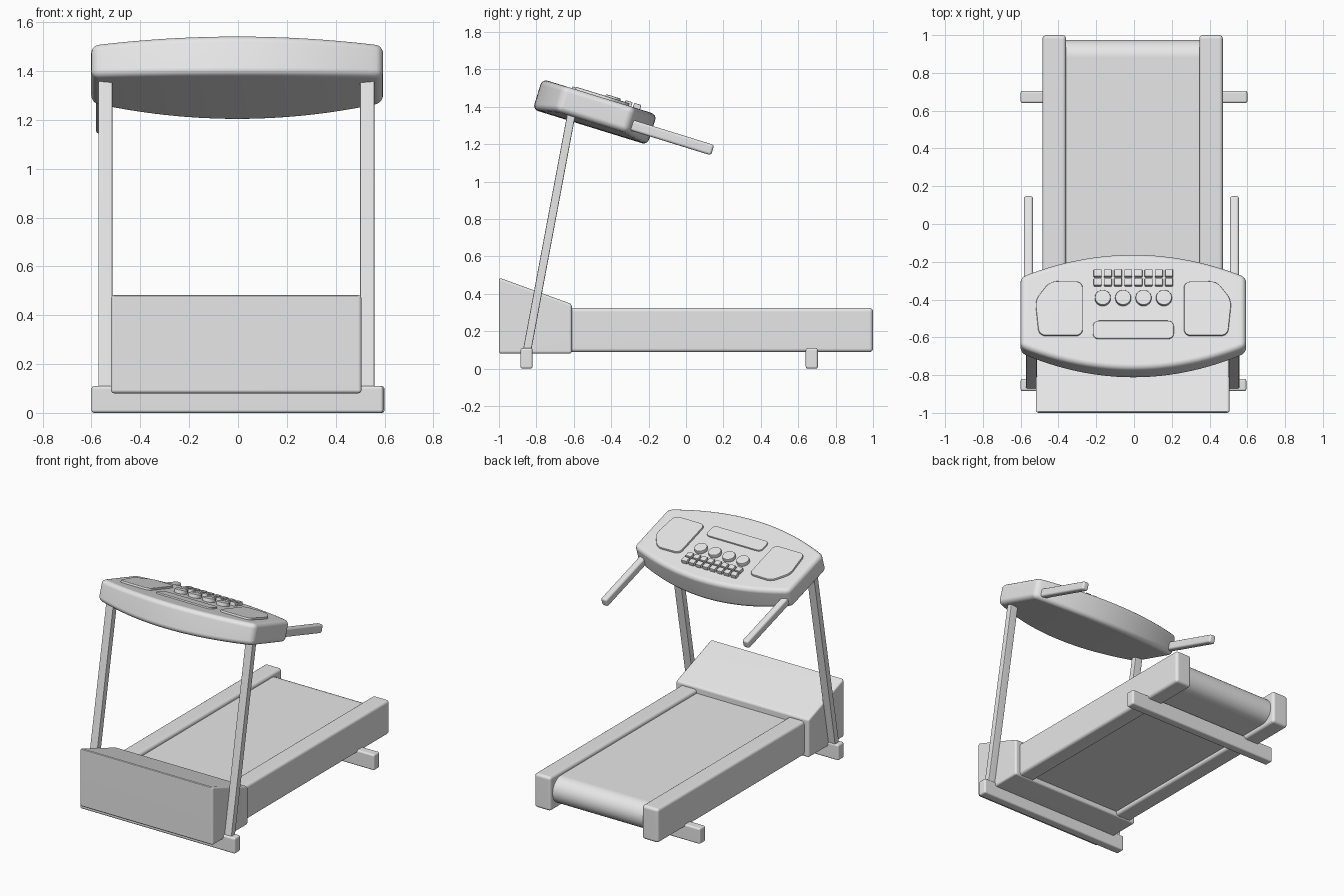
import bpy, bmesh, math
from mathutils import Matrix, Vector

cube = bpy.data.objects.get("Cube")
if cube:
    bpy.data.objects.remove(cube, do_unlink=True)

grey = bpy.data.materials.new("plain grey")
grey.use_nodes = True
grey.diffuse_color = (0.8, 0.8, 0.8, 1)
grey.node_tree.nodes["Principled BSDF"].inputs["Base Color"].default_value = (0.8, 0.8, 0.8, 1)

MID = -0.007                     # centre line of the frame
TILT = math.radians(-17.2)       # slope of the console
CONSOLE = Matrix.Translation((MID / 2, -0.4875, 1.3725)) @ Matrix.Rotation(TILT, 4, 'X')
TOP = 0.085                      # console top in its own frame


def finish(name, bm, bevel=0.0, segments=4, matrix=None):
    """Round the hard edges, then make a smooth shaded object."""
    bmesh.ops.recalc_face_normals(bm, faces=bm.faces)
    if bevel:
        hard = [e for e in bm.edges if e.calc_face_angle(0) > math.radians(40)]
        bmesh.ops.bevel(bm, geom=hard, offset=bevel, segments=segments,
                        profile=0.5, affect='EDGES', clamp_overlap=True)
    if matrix:
        bm.transform(matrix)
    mesh = bpy.data.meshes.new(name)
    bm.to_mesh(mesh)
    bm.free()
    mesh.materials.append(grey)
    obj = bpy.data.objects.new(name, mesh)
    bpy.context.collection.objects.link(obj)
    bpy.ops.object.select_all(action='DESELECT')
    obj.select_set(True)
    bpy.context.view_layer.objects.active = obj
    bpy.ops.object.shade_smooth_by_angle(angle=math.radians(35))
    weighted = obj.modifiers.new("weighted normals", 'WEIGHTED_NORMAL')
    weighted.keep_sharp = True
    return obj


def box(name, low, high, bevel, matrix=None, segments=4):
    bm = bmesh.new()
    low, high = Vector(low), Vector(high)
    bmesh.ops.create_cube(bm, size=1)
    bmesh.ops.scale(bm, vec=high - low, verts=bm.verts)
    bmesh.ops.translate(bm, vec=(low + high) / 2, verts=bm.verts)
    return finish(name, bm, bevel, segments, matrix)


def prism(name, points, depth, bevel, matrix=None, corner=0.0, segments=3):
    """Extrude a closed outline, with optionally rounded corners."""
    bm = bmesh.new()
    bm.faces.new([bm.verts.new(p) for p in points])
    if corner:
        bmesh.ops.bevel(bm, geom=list(bm.verts), offset=corner, segments=5,
                        profile=0.5, affect='VERTICES', clamp_overlap=True)
    made = bmesh.ops.extrude_face_region(bm, geom=list(bm.faces))["geom"]
    moved = [v for v in made if isinstance(v, bmesh.types.BMVert)]
    bmesh.ops.translate(bm, vec=depth, verts=moved)
    return finish(name, bm, bevel, segments, matrix)


# Feet bars
box("front_foot", (-0.6, -0.885, 0), (0.595, -0.82, 0.11), 0.012)
box("rear_foot", (-0.6, 0.64, 0), (0.6, 0.705, 0.11), 0.012)

# Motor hood
left, right = MID - 0.513, MID + 0.513
hood = [(-1, 0.08), (-1, 0.487), (-0.61, 0.345), (-0.61, 0.08)]
prism("motor_hood", [(left, y, z) for y, z in hood], (right - left, 0, 0), 0.014)

# Running belt with rounded ends
radius, belt_z, back, front = 0.093, 0.207, 0.975, -0.75
belt = []
for centre, start in ((back - radius, -90), (front, 90)):
    for i in range(17):
        a = math.radians(start + i * 180 / 16)
        belt.append((MID - 0.37, centre + radius * math.cos(a), belt_z + radius * math.sin(a)))
prism("running_belt", belt, (0.74, 0, 0), 0)

# Side rails, posts and handles
for side, word in ((-1, "right"), (1, "left")):
    x = MID + side * 0.415
    box(word + "_rail", (x - 0.0625, -0.75, 0.088), (x + 0.0625, 1, 0.325), 0.02)

    foot, head = Vector((MID + side * 0.536, -0.853, 0.08)), Vector((MID + side * 0.536, -0.613, 1.36))
    run = head - foot
    lean = Matrix.Translation(foot) @ Matrix.Rotation(-math.atan2(run.y, run.z), 4, 'X')
    box(word + "_post", (-0.029, -0.022, 0), (0.029, 0.022, run.length), 0.006, lean, 2)

    x = side * 0.545 - 0.01
    box(word + "_handle", (x - 0.024, 0.1, -0.038), (x + 0.024, 0.662, 0.02), 0.014, CONSOLE)

# Console body: bowed front and rear, crowned underside
bm = bmesh.new()
rings, steps = [], 24
for i in range(steps + 1):
    t = 2 * i / steps - 1
    half = 0.321 - 0.125 * t * t
    under = -TOP + 0.03 * t * t
    section = [(-half, TOP), (half, TOP), (half, under), (-half, under)]
    rings.append([bm.verts.new((t * 0.5975, y, z)) for y, z in section])
for a, b in zip(rings, rings[1:]):
    for k in range(4):
        n = (k + 1) % 4
        bm.faces.new((a[k], a[n], b[n], b[k]))
bm.faces.new(rings[0])
bm.faces.new(rings[-1])
finish("console", bm, 0.03, 4, CONSOLE)

# Raised side panels, rounded on the outside
panel = [(0.268, 0.162), (0.268, -0.137), (0.5, -0.137), (0.52, 0.06), (0.44, 0.165)]
for side, word in ((-1, "right"), (1, "left")):
    prism(word + "_panel", [(side * x, y, TOP - 0.01) for x, y in panel],
          (0, 0, 0.024), 0.006, CONSOLE, 0.035, 2)

# Display window
display = [(-0.214, -0.154), (0.214, -0.154), (0.214, -0.054), (-0.214, -0.054)]
prism("display", [(x, y, TOP - 0.01) for x, y in display],
      (0, 0, 0.02), 0.004, CONSOLE, 0.03, 2)

# Round knobs
for i in range(4):
    bm = bmesh.new()
    bmesh.ops.create_cone(bm, cap_ends=True, segments=24, radius1=0.042, radius2=0.042, depth=0.034)
    bmesh.ops.translate(bm, vec=((i - 1.5) * 0.108, 0.071, TOP + 0.007), verts=bm.verts)
    finish("knob_%d" % (i + 1), bm, 0.006, 2, CONSOLE)

# Two rows of small keys
for row, y in enumerate((0.207, 0.158)):
    for col in range(8):
        x = (col - 3.5) * 0.054
        box("key_%d_%d" % (row + 1, col + 1), (x - 0.021, y - 0.02, TOP - 0.01),
            (x + 0.021, y + 0.02, TOP + 0.024), 0.005, CONSOLE, 2)
